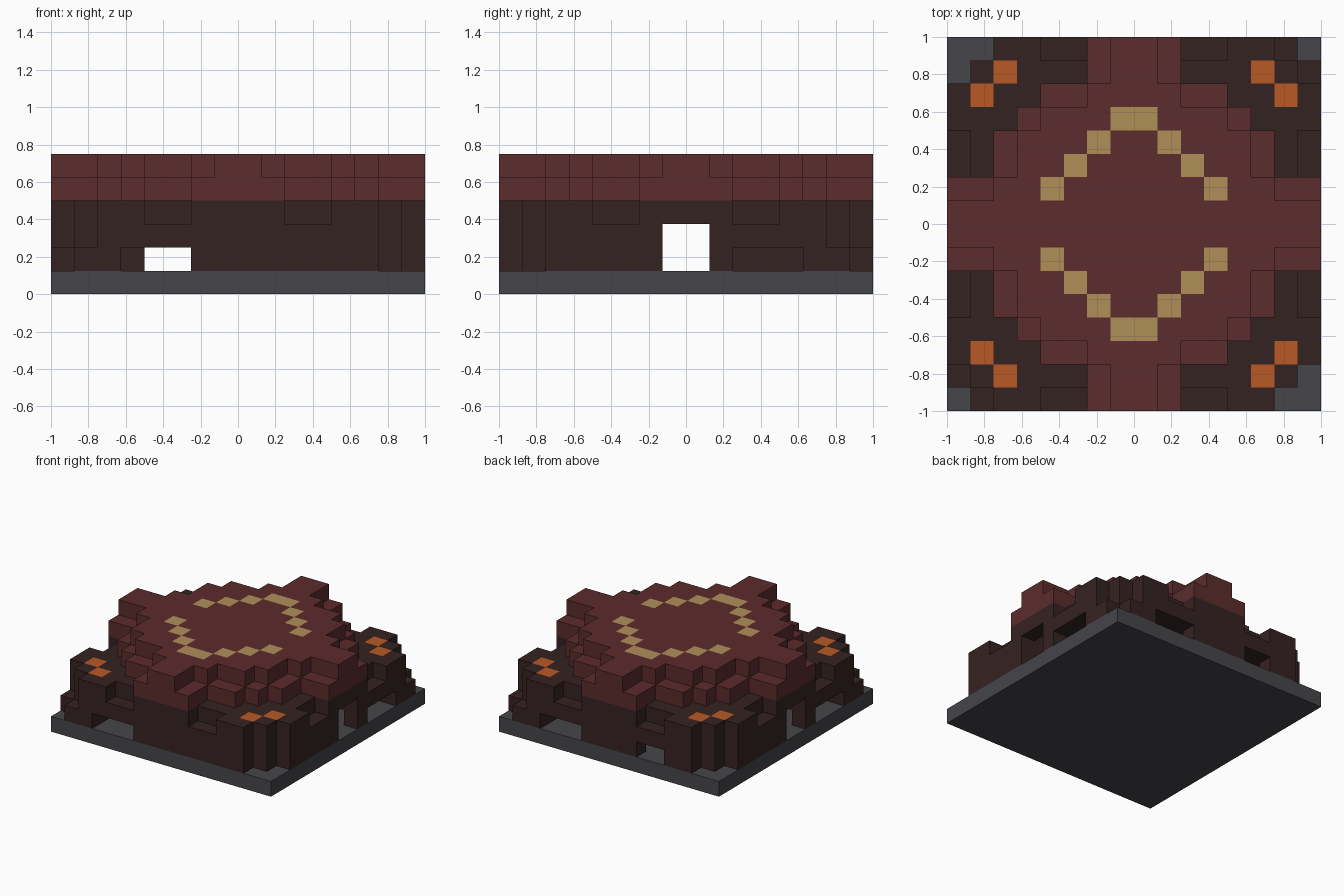
import bpy
import bmesh
from itertools import product
from mathutils import Vector

cube = bpy.data.objects.get("Cube")
if cube:
    bpy.data.objects.remove(cube, do_unlink=True)

CELL = 0.125
SPAN = range(-8, 8)


def material(name, r, g, b):
    mat = bpy.data.materials.new(name)
    mat.use_nodes = True
    mat.diffuse_color = (r, g, b, 1)
    mat.node_tree.nodes["Principled BSDF"].inputs["Base Color"].default_value = (r, g, b, 1)
    return mat


def mirrored(i):
    """Cell distance from the centre line, the same on both sides."""
    return i if i >= 0 else -1 - i


def body_cell(i, j, k):
    """Dark lower body: square with cut corners and notched upper rim."""
    low, high = sorted((mirrored(i), mirrored(j)))
    if high == 7:
        if low == 7:
            return False
        if low == 6:
            return (i >= 0) == (j >= 0) and k == 1
        if k == 3 and low in (2, 3):
            return False
    return True


# Half widths of the two roof tiers, row by row from the centre
TIERS = {4: (8, 8, 6, 6, 5, 4, 2, 2), 5: (8, 6, 5, 5, 4, 2, 1, 1)}


def part_at(i, j, k):
    a, b = mirrored(i), mirrored(j)
    if k == 0:
        return "base_slab"
    if k < 4:
        if not body_cell(i, j, k):
            return None
        return "corner_lights" if k == 3 and {a, b} == {5, 6} else "body_walls"
    if a >= TIERS[k][b]:
        return None
    return "roof_lights" if k == 5 and b > 0 and a + b == 4 else "stepped_roof"


def is_opening(i, j, k):
    """Side doors and the low windows around the foot of the walls."""
    if i in (-8, 7) and j in (-1, 0) and k in (1, 2):
        return True
    if k != 1:
        return False
    return ((j == -8 and -5 <= i <= -3) or (j == 7 and (2 <= i <= 4 or i in (-4, -3)))
            or (i == 7 and 2 <= j <= 4) or (i == -8 and -5 <= j <= -3))


cells = {}
for i, j, k in product(SPAN, SPAN, range(6)):
    part = part_at(i, j, k)
    if part:
        cells[i, j, k] = part

# Hollow the inside to a one-cell shell, then cut the openings
NEAR = list(product((-1, 0, 1), repeat=3))
inner = [c for c in cells if c[2] > 0
         and all((c[0] + x, c[1] + y, c[2] + z) in cells for x, y, z in NEAR)]
for c in inner + [c for c in cells if is_opening(*c)]:
    cells.pop(c, None)


def build_part(name, mat):
    """Skin the exposed cell sides and merge coplanar faces."""
    bm = bmesh.new()
    for c, part in cells.items():
        if part != name:
            continue
        centre = Vector(c) + Vector((0.5, 0.5, 0.5))
        for axis, sign in product(range(3), (-1, 1)):
            n = Vector((0, 0, 0))
            n[axis] = sign
            if tuple(int(v) for v in Vector(c) + n) in cells:
                continue
            u = Vector((0, 0, 0))
            u[(axis + 1) % 3] = 0.5
            v = n.cross(u)
            mid = centre + n / 2
            corners = (mid - u - v, mid + u - v, mid + u + v, mid - u + v)
            bm.faces.new([bm.verts.new(p * CELL) for p in corners])
    bmesh.ops.remove_doubles(bm, verts=bm.verts, dist=0.001)
    bmesh.ops.dissolve_limit(bm, angle_limit=0.01, verts=bm.verts, edges=bm.edges)
    mesh = bpy.data.meshes.new(name)
    bm.to_mesh(mesh)
    bm.free()
    mesh.materials.append(mat)
    bpy.context.collection.objects.link(bpy.data.objects.new(name, mesh))


build_part("base_slab", material("slate grey", 0.061, 0.061, 0.069))
build_part("body_walls", material("dark brown", 0.036, 0.016, 0.016))
build_part("stepped_roof", material("deep red", 0.107, 0.025, 0.026))
build_part("roof_lights", material("tan", 0.434, 0.275, 0.098))
build_part("corner_lights", material("orange", 0.479, 0.102, 0.018))
